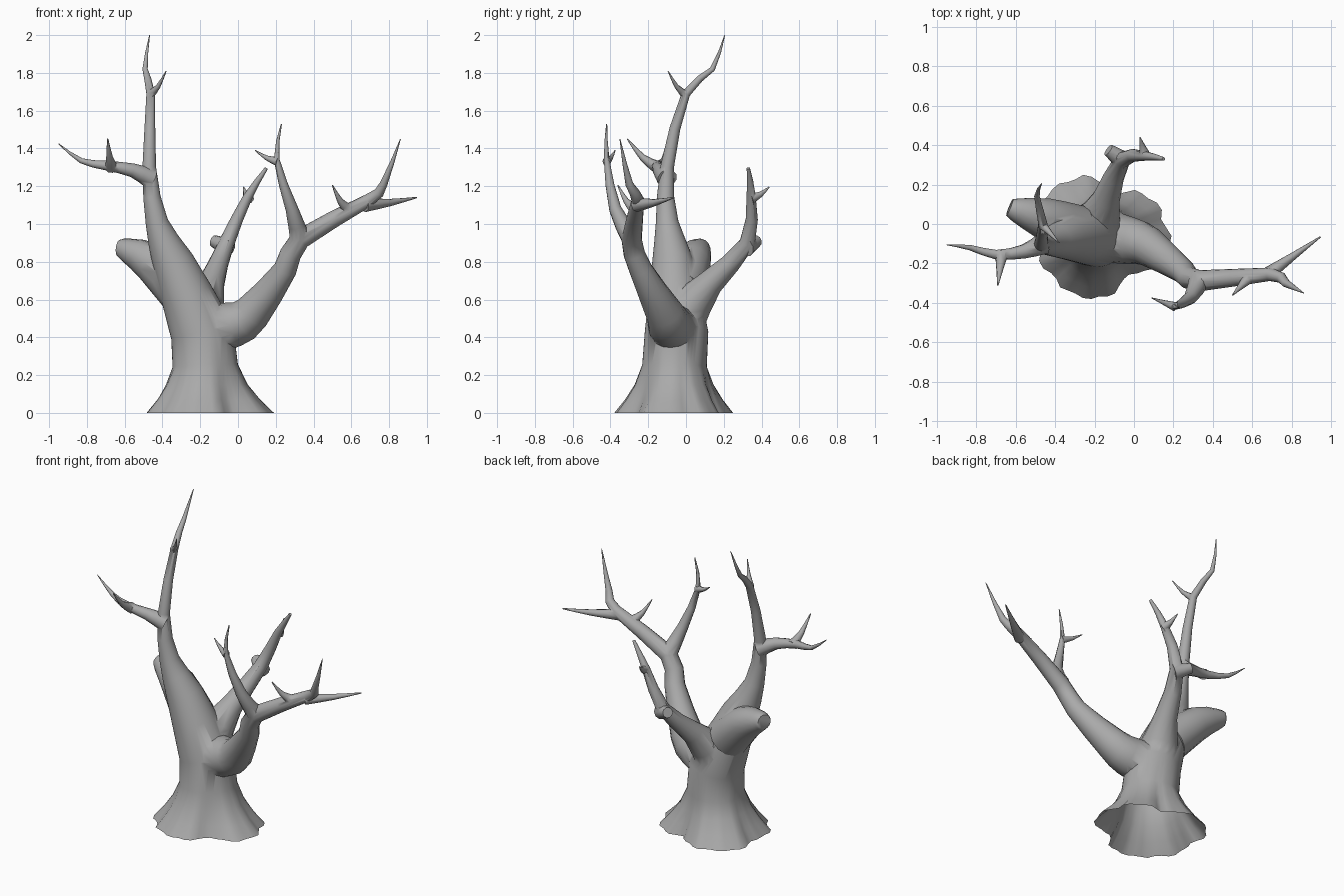
import bpy, bmesh, math
from mathutils import Vector

if "Cube" in bpy.data.objects:
    bpy.data.objects.remove(bpy.data.objects["Cube"])

Y = Vector((0, 1, 0))


def spline(points, steps=2):
    """Smooth curve through a few (x, y, z, radius) points."""
    p = [Vector(q) for q in points]
    p = [2 * p[0] - p[1]] + p + [2 * p[-1] - p[-2]]
    out = []
    for a, b, c, d in zip(p, p[1:], p[2:], p[3:]):
        for s in range(steps):
            t = s / steps
            q = (2 * b + (c - a) * t + (2 * a - 5 * b + 4 * c - d) * t ** 2
                 + (3 * b - a - 3 * c + d) * t ** 3) / 2
            out.append(q)
    return out + [p[-2]]


def root_radius(angle):
    """Outline of the root flare: one bump per root direction, with ripples."""
    bump = 0
    for root, size in ((-8, .125), (22, .1), (118, .085), (143, .105), (207, .09),
                       (243, .09), (262, .085)):
        d = (angle - math.radians(root) + math.pi) % (2 * math.pi) - math.pi
        if abs(d) < math.pi / 4:
            bump = max(bump, size * math.cos(2 * d))
    return .235 + bump + .01 * math.cos(14 * angle)


def tube(name, path, sides=10, flare=False):
    """Closed tube with a ring of vertices at every path point."""
    pts = [q.to_3d() for q in path]
    bm = bmesh.new()
    rings = []
    for i, p in enumerate(pts):
        t = Vector()
        if i > 0:
            t += (p - pts[i - 1]).normalized()
        if i < len(pts) - 1:
            t += (pts[i + 1] - p).normalized()
        t.normalize()
        u = Y.cross(t).normalized()
        v = t.cross(u)
        w = max(0, 1 - p.z / .3) ** 1.7 if flare else 0
        ring = []
        for k in range(sides):
            a = 2 * math.pi * k / sides
            r = max(path[i][3], .002)
            r += (root_radius(a) - r) * w
            ring.append(bm.verts.new(p + (u * math.cos(a) + v * math.sin(a)) * r))
        rings.append(ring)
    for a, b in zip(rings, rings[1:]):
        for k in range(sides):
            n = (k + 1) % sides
            bm.faces.new((a[k], a[n], b[n], b[k]))
    bm.faces.new(rings[0][::-1])
    bm.faces.new(rings[-1])
    me = bpy.data.meshes.new(name)
    bm.to_mesh(me)
    bm.free()
    ob = bpy.data.objects.new(name, me)
    bpy.context.collection.objects.link(ob)
    return ob


# Trunk: flared base rings, then a spline up into the tallest limb
base = [Vector((-.175, -.06, z, .165)) for z in (0, .07, .15, .25)]
trunk = tube("bare_tree", base + spline([
    (-.19, -.05, .43, .168), (-.345, -.07, .8, .11), (-.43, -.1, 1.01, .06),
    (-.47, -.1, 1.3, .036), (-.462, 0, 1.69, .023), (-.492, .14, 1.82, .014),
    (-.468, .205, 2, .002)]), 48, True)
bpy.context.view_layer.objects.active = trunk
trunk.select_set(True)


def merge(name, path, sides=10):
    """Union one branch into the trunk skin."""
    part = tube(name, path, sides)
    mod = trunk.modifiers.new(name, "BOOLEAN")
    mod.operation = "UNION"
    mod.solver = "EXACT"
    mod.object = part
    bpy.ops.object.modifier_apply(modifier=name)
    bpy.data.objects.remove(part)


def limb(name, r0, r1, *points):
    """Branch whose radius tapers evenly, with a thicker collar at its root."""
    p = [Vector(q) for q in points]
    run = [0]
    for a, b in zip(p, p[1:]):
        run.append(run[-1] + (b - a).length)
    path = [(*q, r0 + (r1 - r0) * s / run[-1]) for q, s in zip(p, run)]
    path[0] = (*p[0], r0 * 1.2)
    merge(name, spline(path))


def twig(name, r, start, tip):
    """Pointed twig that leaves sideways and then bends upward."""
    a, b = Vector(start), Vector(tip)
    mid = a.lerp(b, .5)
    mid.z = a.z + (b.z - a.z) * .35
    merge(name, spline([(*a, r * 1.2), (*mid, r * .62), (*b, r * .12)]), 8)


# Limbs
merge("right_limb", spline([
    (-.2, -.05, .43, .14), (-.02, -.085, .47, .12), (.075, -.115, .53, .1),
    (.25, -.24, .76, .062), (.33, -.288, .92, .054), (.69, -.255, 1.125, .034),
    (.77, -.3, 1.21, .021), (.86, -.35, 1.45, .002)]), 16)
merge("left_stump", spline([
    (-.3, -.03, .65, .13), (-.46, .03, .8, .105), (-.59, .07, .862, .064),
    (-.63, .085, .872, .045)]), 14)
limb("front_limb", .046, .003, (.33, -.285, .92), (.285, -.375, 1.08),
     (.205, -.42, 1.34), (.23, -.42, 1.53))
merge("back_limb", spline([
    (-.2, -.03, .5, .14), (-.14, .13, .69, .07), (-.06, .325, .9, .042),
    (.05, .345, 1.14, .025), (.15, .33, 1.295, .009)]), 14)
limb("back_stub", .042, .032, (-.045, .315, .875), (-.13, .375, .91))
limb("left_limb", .046, .002, (-.46, -.1, 1.24), (-.56, -.14, 1.285), (-.7, -.155, 1.31),
     (-.83, -.12, 1.335), (-.95, -.105, 1.425))

# Twigs
twig("right_outer_twig", .031, (.67, -.26, 1.1), (.945, -.065, 1.14))
twig("right_small_twig", .026, (.58, -.275, 1.08), (.5, -.36, 1.205))
twig("front_twig", .02, (.21, -.42, 1.33), (.09, -.375, 1.39))
twig("back_twig", .026, (.055, .345, 1.135), (.03, .44, 1.195))
twig("left_twig", .029, (-.67, -.15, 1.3), (-.69, -.31, 1.45))
twig("top_twig", .02, (-.465, -.005, 1.685), (-.38, -.095, 1.81))

# Open the underside
bm = bmesh.new()
bm.from_mesh(trunk.data)
for v in bm.verts:
    if v.co.z < .03:
        v.co.z = 0
under = [f for f in bm.faces if all(v.co.z < .001 for v in f.verts)]
bmesh.ops.delete(bm, geom=under, context="FACES")
bm.to_mesh(trunk.data)
bm.free()

bpy.ops.object.shade_smooth_by_angle(angle=math.radians(60))

# Darker grey bark
bark = bpy.data.materials.new("bark")
bark.diffuse_color = (.4, .4, .4, 1)
bark.use_nodes = True
bark.node_tree.nodes["Principled BSDF"].inputs["Base Color"].default_value = bark.diffuse_color
trunk.data.materials.clear()
trunk.data.materials.append(bark)
